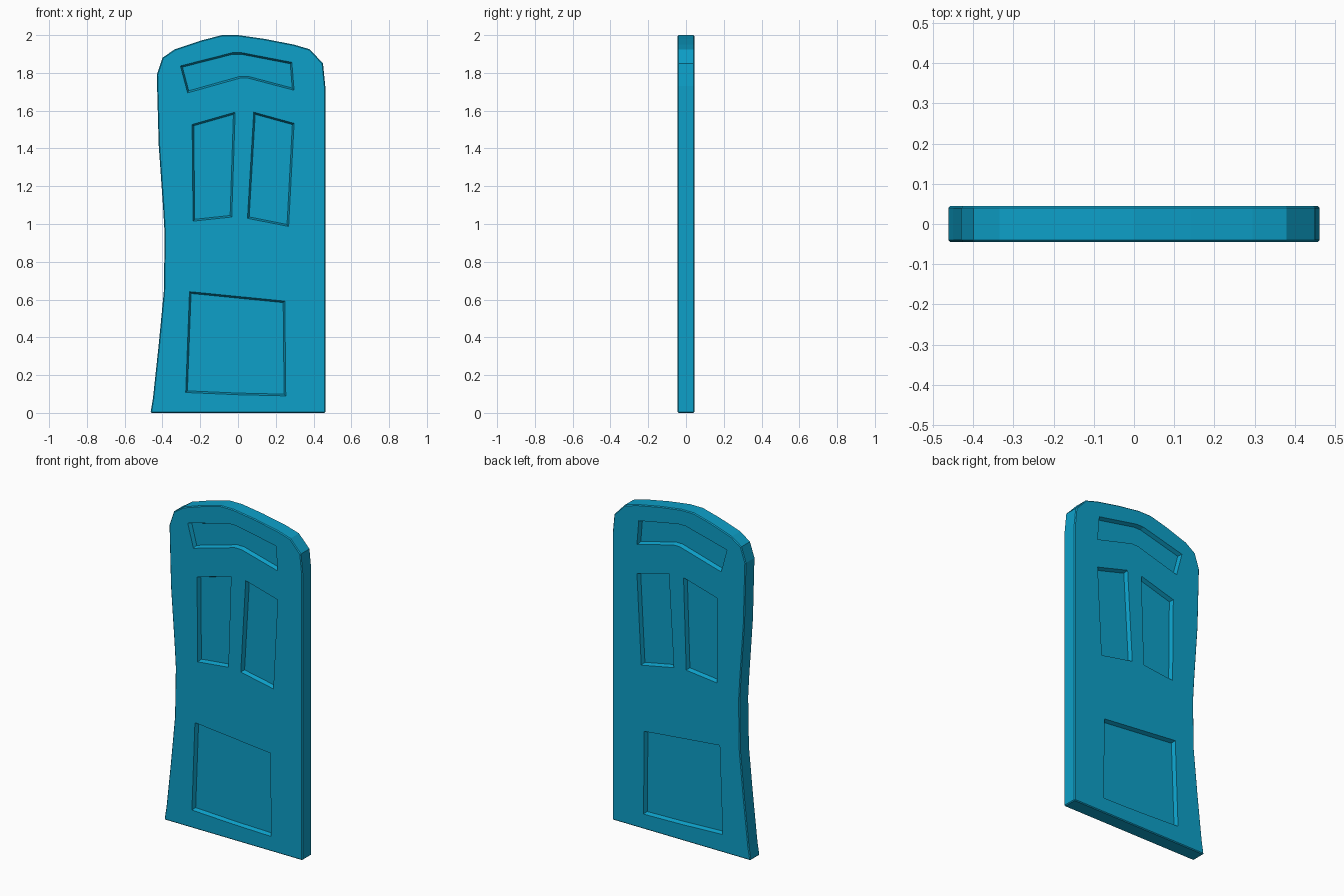
import bpy, bmesh
from mathutils import Vector

if "Cube" in bpy.data.objects:
    bpy.data.objects.remove(bpy.data.objects["Cube"])

HALF = 0.045      # half the door thickness
DEPTH = 0.023     # recess depth
SLOPE = 0.009     # how far recess walls lean inward

# All outlines are (x, z), clockwise seen from the front
OUTLINE = [(-0.463, 0), (-0.45, 0.08), (-0.42, 0.36), (-0.393, 0.64), (-0.388, 0.94),
           (-0.396, 1.08), (-0.42, 1.42), (-0.43, 1.79), (-0.40, 1.88), (-0.335, 1.925),
           (-0.20, 1.97), (-0.085, 2.0), (0, 2.0), (0.14, 1.98), (0.295, 1.95),
           (0.38, 1.925), (0.45, 1.85), (0.462, 1.73), (0.462, 0)]
PANELS = [
    [(-0.305, 1.837), (-0.03, 1.907), (0.02, 1.907), (0.285, 1.856),
     (0.297, 1.708), (0.055, 1.772), (0.01, 1.772), (-0.267, 1.694)],
    [(-0.243, 1.527), (-0.015, 1.592), (-0.033, 1.037), (-0.238, 1.015)],
    [(0.083, 1.592), (0.297, 1.533), (0.268, 0.987), (0.05, 1.03)],
    [(-0.257, 0.642), (0.248, 0.592), (0.253, 0.09), (0, 0.096), (-0.277, 0.108)],
]


def inset(points, d):
    """Offset a clockwise outline inward by d."""
    pts = [Vector(p) for p in points]
    result = []
    for i, p in enumerate(pts):
        a = (p - pts[i - 1]).normalized()
        b = (pts[(i + 1) % len(pts)] - p).normalized()
        n1, n2 = Vector((a.y, -a.x)), Vector((b.y, -b.x))
        result.append(p + (n1 + n2) * (d / (1 + n1.dot(n2))))
    return result


def add_prism(bm, ring_a, ya, ring_b, yb):
    """Closed solid between two outlines at depths ya and yb."""
    va = [bm.verts.new((x, ya, z)) for x, z in ring_a]
    vb = [bm.verts.new((x, yb, z)) for x, z in ring_b]
    bm.faces.new(va)
    bm.faces.new(vb[::-1])
    for i in range(len(va)):
        j = (i + 1) % len(va)
        bm.faces.new((va[i], vb[i], vb[j], va[j]))


def make_object(name, bm):
    bmesh.ops.recalc_face_normals(bm, faces=bm.faces[:])
    mesh = bpy.data.meshes.new(name)
    bm.to_mesh(mesh)
    bm.free()
    obj = bpy.data.objects.new(name, mesh)
    bpy.context.collection.objects.link(obj)
    return obj


# Door slab with a fine chamfered rim
bm = bmesh.new()
add_prism(bm, OUTLINE, -HALF, OUTLINE, HALF)
door = make_object("door", bm)
bevel = door.modifiers.new("rim", 'BEVEL')
bevel.width = 0.005
bevel.segments = 1
bevel.limit_method = 'ANGLE'
bevel.angle_limit = 1.2

# Tapered cutters for the recessed panels on both faces
bm = bmesh.new()
for panel in PANELS:
    for side in (-1, 1):
        add_prism(bm, inset(panel, -SLOPE), side * (HALF + DEPTH),
                  inset(panel, SLOPE), side * (HALF - DEPTH))
cutter = make_object("panel_cutter", bm)
cutter.hide_render = True
cut = door.modifiers.new("panels", 'BOOLEAN')
cut.operation = 'DIFFERENCE'
cut.solver = 'EXACT'
cut.object = cutter

bpy.context.view_layer.objects.active = door
door.select_set(True)
for name in ("rim", "panels"):
    bpy.ops.object.modifier_apply(modifier=name)
bpy.data.objects.remove(cutter)

# Blue paint
paint = bpy.data.materials.new("blue_paint")
paint.diffuse_color = (0.004, 0.35, 0.58, 1)
paint.use_nodes = True
paint.node_tree.nodes["Principled BSDF"].inputs["Base Color"].default_value = paint.diffuse_color
door.data.materials.clear()
door.data.materials.append(paint)
